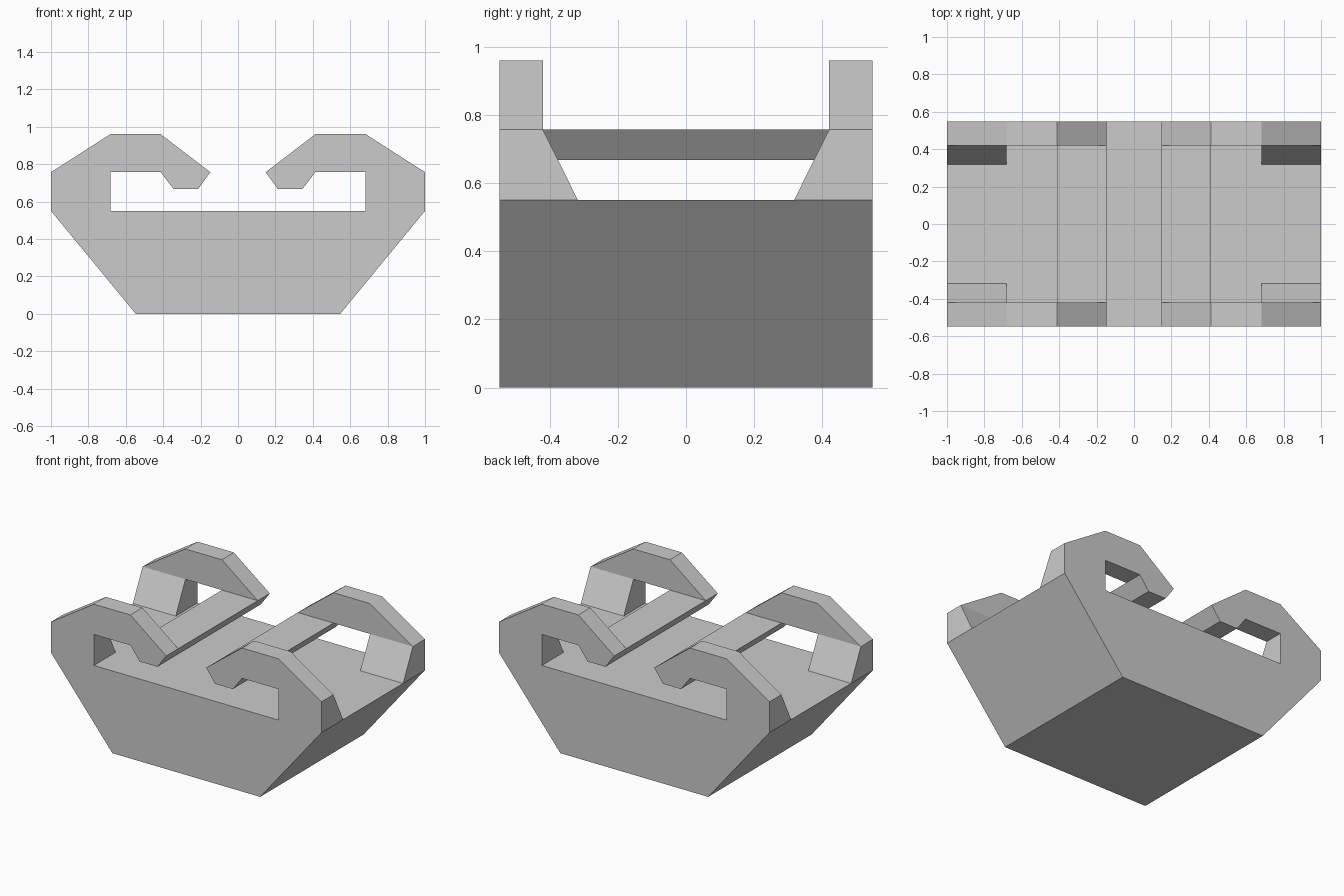
import bpy
import bmesh
from mathutils import Vector

if "Cube" in bpy.data.objects:
    bpy.data.objects.remove(bpy.data.objects["Cube"])


def prism(name, outline, start, end, axis="y", mirror=(False, False)):
    """Extrude a closed outline along x (outline is y,z) or y (outline is x,z)."""
    bm = bmesh.new()
    if axis == "y":
        verts = [bm.verts.new((a, start, b)) for a, b in outline]
        step = Vector((0, end - start, 0))
    else:
        verts = [bm.verts.new((start, a, b)) for a, b in outline]
        step = Vector((end - start, 0, 0))
    face = bm.faces.new(verts)
    grown = bmesh.ops.extrude_face_region(bm, geom=[face], use_keep_orig=True)
    moved = [g for g in grown["geom"] if isinstance(g, bmesh.types.BMVert)]
    bmesh.ops.translate(bm, vec=step, verts=moved)
    bmesh.ops.recalc_face_normals(bm, faces=bm.faces[:])
    mesh = bpy.data.meshes.new(name)
    bm.to_mesh(mesh)
    bm.free()
    obj = bpy.data.objects.new(name, mesh)
    bpy.context.collection.objects.link(obj)
    if any(mirror):
        mod = obj.modifiers.new("Mirror", "MIRROR")
        mod.use_axis = (mirror[0], mirror[1], False)
        mod.use_mirror_merge = False
    return obj


DEPTH = 0.547     # half depth of the whole model
INNER = 0.42      # inner face of the end hooks
FOOT = 0.317      # inner edge of the flared post foot
DECK, ARCH, TOP, LOW = 0.55, 0.757, 0.96, 0.667

# Solid tapered body
prism("body", [(-0.547, 0), (0.547, 0), (1, DECK), (-1, DECK)], -DEPTH, DEPTH)

# Curled hooks at the four corners
hook = [(1, DECK), (1, ARCH), (0.683, TOP), (0.413, TOP), (0.148, ARCH),
        (0.213, LOW), (0.345, LOW), (0.413, ARCH), (0.683, ARCH), (0.683, DECK)]
prism("corner_hook", hook, -DEPTH, -INNER, mirror=(True, True))

# Flared braces on the inside of the posts
prism("post_brace", [(-INNER, DECK), (-FOOT, DECK), (-INNER, ARCH)],
      0.683, 1, axis="x", mirror=(True, True))

# Long rails joining the hook tips front to back
prism("rail", [(0.148, ARCH), (0.213, LOW), (0.345, LOW), (0.413, ARCH)],
      -INNER, INNER, mirror=(True, False))
